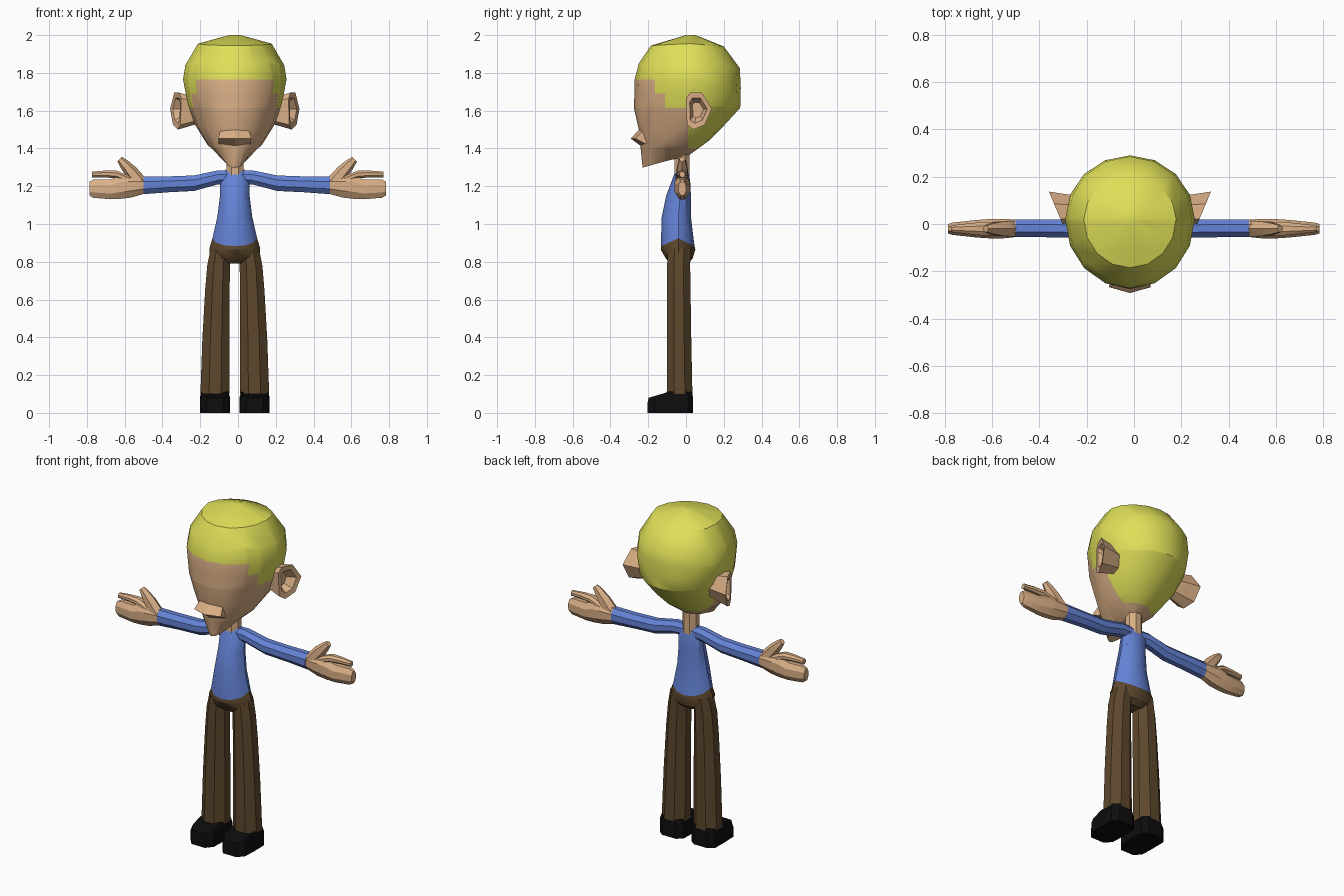
import bpy, bmesh, math
from mathutils import Vector

CX = -0.017  # body centre line


def material(name, col):
    m = bpy.data.materials.new(name)
    m.diffuse_color = (*col, 1)
    return m


SKIN = material("skin", (0.70, 0.43, 0.24))
HAIR = material("yellow hair", (0.74, 0.74, 0.10))
BLUE = material("blue shirt", (0.13, 0.23, 0.68))
BROWN = material("brown trousers", (0.11, 0.064, 0.026))
BLACK = material("black shoes", (0.004, 0.004, 0.004))


def finish(name, bm, mats, angle=32):
    bmesh.ops.recalc_face_normals(bm, faces=bm.faces)
    me = bpy.data.meshes.new(name)
    bm.to_mesh(me)
    bm.free()
    ob = bpy.data.objects.new(name, me)
    bpy.context.collection.objects.link(ob)
    for m in mats:
        me.materials.append(m)
    bpy.ops.object.select_all(action='DESELECT')
    bpy.context.view_layer.objects.active = ob
    ob.select_set(True)
    bpy.ops.object.shade_smooth_by_angle(angle=math.radians(angle))
    return ob


def loft(rings):
    """Skin a list of equal-sized rings and cap both ends."""
    bm = bmesh.new()
    vs = [[bm.verts.new(p) for p in r] for r in rings]
    n = len(rings[0])
    for a, b in zip(vs, vs[1:]):
        for i in range(n):
            j = (i + 1) % n
            bm.faces.new((a[i], a[j], b[j], b[i]))
    bm.faces.new(vs[0])
    bm.faces.new(vs[-1])
    return bm


def body_ring(front, side, back, n):
    """Ring through a front (y,z), side (w,y,z) and back (y,z) point."""
    w, ys, zs = side
    pts = []
    for i in range(n):
        a = 2 * math.pi * i / n
        c, s = math.cos(a), math.sin(a)
        y, z = back if s > 0 else front
        pts.append((CX + w * c, ys + (y - ys) * abs(s), zs + (z - zs) * abs(s)))
    return pts


def flat_oct(n=8):
    """Unit polygon with flat sides, filling -1..1."""
    k = 1 / math.cos(math.pi / n)
    return [(k * math.cos(math.pi * (2 * i + 1) / n), k * math.sin(math.pi * (2 * i + 1) / n))
            for i in range(n)]


def limb_x(sections, s, stretch=1.0):
    """Rings across x: (x, z centre, z half, y centre, y half)."""
    return [[(CX + s * x * stretch, yc + ry * u, zc + rz * v) for u, v in flat_oct()]
            for x, zc, rz, yc, ry in sections]


# Head: lofted skull, cut along the hairline and coloured by region
head = [
    ((0.0, 2.0), (0.03, 0.02, 2.0), (0.05, 2.0)),
    ((-0.185, 1.945), (0.195, 0.02, 1.955), (0.20, 1.94)),
    ((-0.25, 1.85), (0.262, 0.02, 1.84), (0.285, 1.825)),
    ((-0.272, 1.765), (0.274, 0.02, 1.765), (0.29, 1.72)),
    ((-0.275, 1.61), (0.25, 0.02, 1.64), (0.287, 1.615)),
    ((-0.25, 1.50), (0.21, 0.0, 1.525), (0.20, 1.52)),
    ((-0.24, 1.40), (0.145, -0.04, 1.42), (0.12, 1.44)),
    ((-0.23, 1.298), (0.05, -0.10, 1.335), (0.01, 1.36)),
]
bm = loft([body_ring(f, s, b, 16) for f, s, b in head])
for co, no in (((0, 0, 1.765), (0, 0, 1)), ((0, 0, 1.69), (0, 0, 1)), ((0, 0, 1.615), (0, 0, 1)),
               ((0, 0, 1.40), (0, 0, 1)), ((0, -0.165, 0), (0, 1, 0)),
               ((0, -0.11, 0), (0, 1, 0)), ((0, 0.01, 0), (0, 1, 0))):
    bmesh.ops.bisect_plane(bm, geom=bm.verts[:] + bm.edges[:] + bm.faces[:],
                           plane_co=co, plane_no=no, dist=1e-4)
for f in bm.faces:
    c = f.calc_center_median()
    hairy = (c.z > 1.765 or (c.y > -0.165 and c.z > 1.69) or (c.y > -0.11 and c.z > 1.615)
             or (c.y > 0.01 and c.z > 1.40))
    f.material_index = int(hairy)
finish("head", bm, [SKIN, HAIR], 35)

# Nose: wedge with a slightly peaked front edge
bm = bmesh.new()
pts = []
for x, dy in ((-1, 0.025), (0, 0), (1, 0.025)):
    pts.append([(CX + x * 0.075, -0.249 + dy, 1.50), (CX + x * 0.088, -0.292 + dy, 1.452),
                (CX + x * 0.085, -0.242 + dy, 1.415 + 0.4 * dy), (CX + x * 0.075, -0.18, 1.45)])
finish("nose", loft(pts), [SKIN], 20)

# Ears: flared rim with a sunken bowl
outline = [(0.0, 1.665), (0.02, 1.695), (0.085, 1.695), (0.137, 1.61), (0.10, 1.525),
           (0.04, 1.50), (0.005, 1.525)]


def ear_ring(s, scale, x0, slope):
    yc, zc = 0.06, 1.605
    return [(CX + s * (x0 + slope * (yc + (y - yc) * scale)),
             yc + (y - yc) * scale, zc + (z - zc) * scale) for y, z in outline]


for s, side in ((-1, "left"), (1, "right")):
    finish(side + "_ear", loft([ear_ring(s, 0.72, 0.20, 0), ear_ring(s, 1, 0.285, 0.42),
                                ear_ring(s, 0.68, 0.283, 0.40), ear_ring(s, 0.42, 0.255, 0.2)]),
           [SKIN], 20)

# Neck
finish("neck", loft([[(CX + 0.045 * u, -0.022 + 0.04 * v, z) for u, v in flat_oct()]
                     for z in (1.24, 1.31, 1.40)]), [SKIN])

# Shirt body
waist = ((-0.132, 0.882), (0.118, -0.04, 0.925), (0.045, 0.882))
shirt = [
    ((-0.055, 1.285), (0.05, -0.02, 1.288), (0.008, 1.282)),
    ((-0.075, 1.23), (0.08, -0.02, 1.24), (0.022, 1.23)),
    ((-0.105, 1.15), (0.077, -0.03, 1.16), (0.026, 1.15)),
    ((-0.130, 1.03), (0.092, -0.04, 1.04), (0.027, 1.03)),
    waist,
]
finish("shirt", loft([body_ring(f, s, b, 12) for f, s, b in shirt]), [BLUE])

# Trouser seat
seat = [
    waist,
    ((-0.134, 0.865), (0.133, -0.04, 0.875), (0.05, 0.865)),
    ((-0.105, 0.815), (0.135, -0.04, 0.82), (0.034, 0.815)),
    ((-0.075, 0.79), (0.08, -0.04, 0.79), (0.005, 0.79)),
]
finish("trouser_seat", loft([body_ring(f, s, b, 12) for f, s, b in seat]), [BROWN])

# Legs, shoes, arms and hands on both sides
leg = [(0.87, 0.02, 0.128, -0.095, 0.025), (0.78, 0.026, 0.146, -0.10, 0.022),
       (0.65, 0.027, 0.157, -0.10, 0.024), (0.385, 0.027, 0.172, -0.10, 0.028),
       (0.10, 0.027, 0.182, -0.102, 0.034)]
for s, side in ((-1, "left"), (1, "right")):
    finish(side + "_trouser_leg", loft(
        [[(CX + s * ((a + b) / 2 + (b - a) / 2 * u), (f + k) / 2 + (k - f) / 2 * v, z)
          for u, v in flat_oct()] for z, a, b, f, k in leg]), [BROWN], 25)

    # Shoe: rounded sole plan, toe lower than the heel
    plan = [(-0.079, 0.01), (-0.045, 0.037), (0.045, 0.037), (0.079, 0.01), (0.08, -0.09),
            (0.077, -0.165), (0.045, -0.204), (-0.045, -0.204), (-0.077, -0.165), (-0.08, -0.09)]
    rings = []
    for scale, drop, floor in ((1, 0, True), (1, 0.03, False), (0.88, 0, False)):
        rings.append([(CX + s * (0.105 + x * scale), -0.08 + (y + 0.08) * (1 if scale == 1 else 0.95),
                       0 if floor else (0.112 if y > -0.1 else 0.112 + (y + 0.09) * 0.28) - drop)
                      for x, y in plan])
    finish(side + "_shoe", loft(rings), [BLACK], 25)

    st = 1 + 0.02 * s  # one arm reaches slightly further
    sleeve = [(0.02, 1.247, 0.036, -0.02, 0.03), (0.09, 1.247, 0.037, -0.02, 0.038),
              (0.22, 1.216, 0.041, -0.02, 0.038), (0.36, 1.210, 0.042, -0.018, 0.038),
              (0.493, 1.205, 0.047, -0.018, 0.038)]
    finish(side + "_sleeve", loft(limb_x(sleeve, s, st)), [BLUE], 25)

    palm = [(0.493, 1.205, 0.046, -0.018, 0.037), (0.56, 1.20, 0.06, -0.02, 0.042),
            (0.62, 1.195, 0.062, -0.02, 0.04), (0.67, 1.183, 0.052, -0.02, 0.036),
            (0.765, 1.187, 0.048, -0.02, 0.026), (0.785, 1.187, 0.036, -0.02, 0.02)]
    finish(side + "_palm", loft(limb_x(palm, s, st)), [SKIN], 25)

    finger = [(0.57, 1.235, 0.02, -0.02, 0.03), (0.64, 1.262, 0.021, -0.02, 0.028),
              (0.70, 1.265, 0.018, -0.02, 0.022), (0.772, 1.262, 0.015, -0.02, 0.014)]
    finish(side + "_upper_finger", loft(limb_x(finger, s, st)), [SKIN], 25)

    # Thumb: tapered limb leaning up and outward
    rings = []
    for x, z, r, ry in ((0.51, 1.215, 0.035, 0.034), (0.56, 1.275, 0.032, 0.03),
                        (0.60, 1.32, 0.023, 0.022), (0.622, 1.343, 0.015, 0.014)):
        rings.append([(CX + s * st * (x + r * v * 0.7), -0.02 + ry * u, z - r * v * 0.7)
                      for u, v in flat_oct(6)])
    finish(side + "_thumb", loft(rings), [SKIN], 25)
